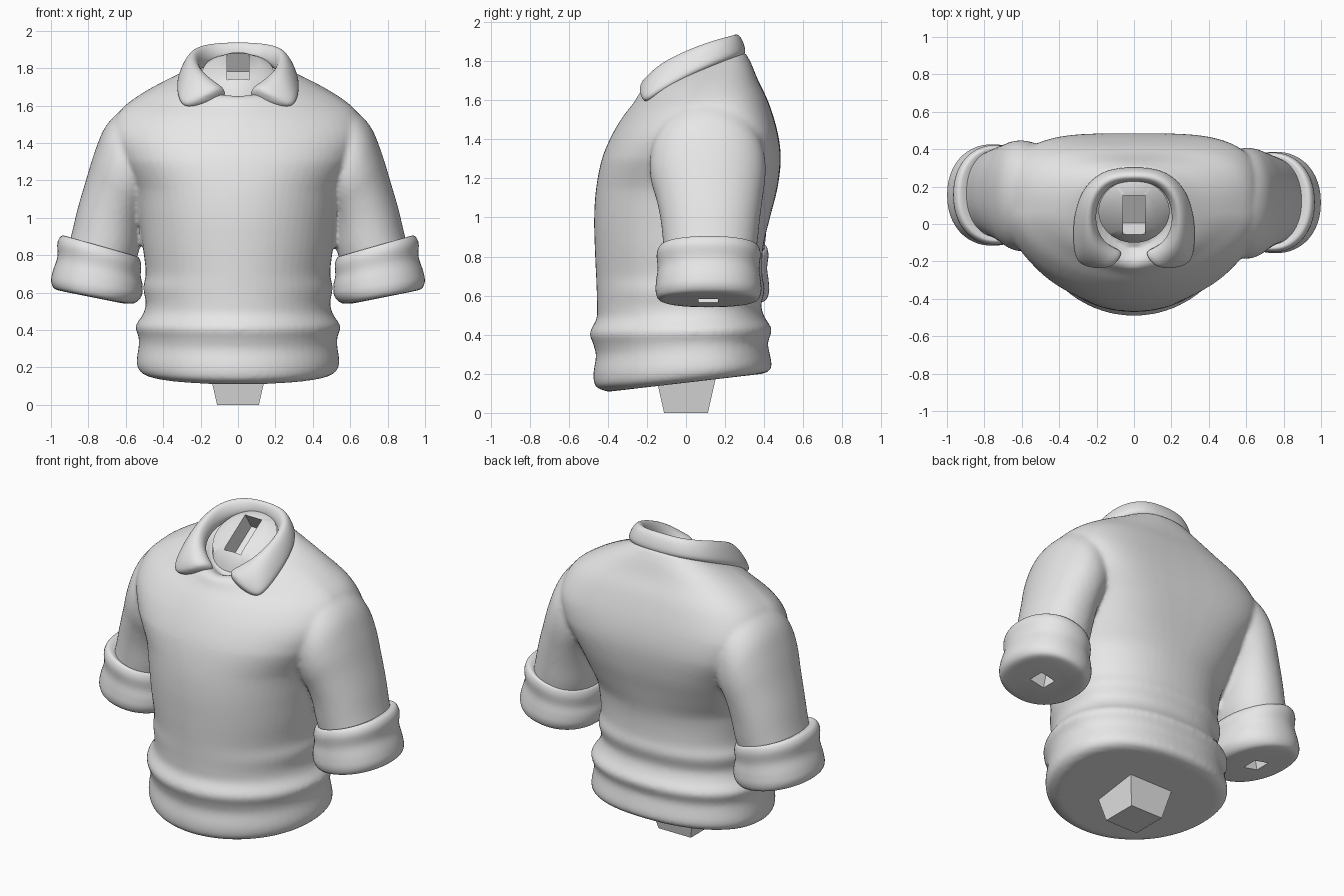
import bpy
import bmesh
import math
from mathutils import Vector, Matrix

if "Cube" in bpy.data.objects:
    bpy.data.objects.remove(bpy.data.objects["Cube"], do_unlink=True)

# One plain grey for everything
grey = bpy.data.materials.new("plain_grey")
grey.use_nodes = True
grey.diffuse_color = (0.8, 0.8, 0.8, 1)
grey.node_tree.nodes["Principled BSDF"].inputs["Base Color"].default_value = (0.8, 0.8, 0.8, 1)


def spline(rows, steps=4):
    """Pass a smooth curve through rows of parameters."""
    out = []
    last = len(rows) - 1
    for i in range(last):
        before, start = rows[max(i - 1, 0)], rows[i]
        end, after = rows[i + 1], rows[min(i + 2, last)]
        for k in range(steps):
            t = k / steps
            out.append([b + 0.5 * t * (c - a + t * (2 * a - 5 * b + 4 * c - d
                        + t * (3 * (b - c) + d - a)))
                        for a, b, c, d in zip(before, start, end, after)])
    out.append(list(rows[last]))
    return out


def ring(a, b, side, power_a=2.0, power_b=2.0, middle=0.5, count=64):
    """Rounded section between points a and b, widest at the middle fraction."""
    centre = a.lerp(b, middle)
    points = []
    for k in range(count):
        c = math.cos(math.tau * k / count)
        s = math.sin(math.tau * k / count)
        end, power = (a, 2 / power_a) if c > 0 else (b, 2 / power_b)
        u = math.copysign(abs(s) ** power, s)
        points.append(centre + (end - centre) * abs(c) ** power + side * u)
    return points


def loft(bm, rings):
    """Skin a list of rings and cap both ends."""
    loops = [[bm.verts.new(p) for p in points] for points in rings]
    for low, high in zip(loops, loops[1:]):
        for k in range(len(low)):
            j = (k + 1) % len(low)
            bm.faces.new((low[k], low[j], high[j], high[k]))
    bm.faces.new(loops[0])
    bm.faces.new(loops[-1])


def make_object(name, bm):
    bmesh.ops.recalc_face_normals(bm, faces=bm.faces[:])
    mesh = bpy.data.meshes.new(name)
    bm.to_mesh(mesh)
    bm.free()
    obj = bpy.data.objects.new(name, mesh)
    bpy.context.collection.objects.link(obj)
    return obj


def make_cutter(name, size, matrix):
    bm = bmesh.new()
    bmesh.ops.create_cube(bm, size=1)
    bmesh.ops.transform(bm, matrix=matrix @ Matrix.Diagonal((*size, 1)), verts=bm.verts[:])
    cutter = make_object(name, bm)
    cutter.hide_render = True
    return cutter


def cut(obj, cutter):
    mod = obj.modifiers.new("socket", "BOOLEAN")
    mod.operation = "DIFFERENCE"
    mod.solver = "EXACT"
    mod.object = cutter


def finish(obj, angle=40):
    """Bake the modifiers, colour the part and smooth it."""
    bpy.context.view_layer.update()
    graph = bpy.context.evaluated_depsgraph_get()
    mesh = bpy.data.meshes.new_from_object(obj.evaluated_get(graph))
    obj.modifiers.clear()
    obj.data = mesh
    mesh.materials.clear()
    mesh.materials.append(grey)
    bpy.ops.object.select_all(action="DESELECT")
    obj.select_set(True)
    bpy.context.view_layer.objects.active = obj
    bpy.ops.object.shade_smooth_by_angle(angle=math.radians(angle))


def ramp(value, low, high):
    return min(max((value - low) / (high - low), 0), 1)


# Torso rows: front z, front y, back z, back y, half width
torso_rows = [
    (.108, -.4, .2, .39, .485), (.135, -.462, .215, .425, .525),
    (.2, -.474, .25, .438, .542), (.29, -.461, .345, .42, .53),
    (.35, -.474, .38, .425, .533), (.41, -.492, .43, .438, .547),
    (.48, -.458, .49, .402, .507), (.54, -.455, .55, .385, .493),
    (.62, -.457, .63, .402, .506), (.7, -.46, .71, .39, .493),
    (.85, -.467, .85, .395, .51), (1, -.47, 1, .43, .53),
    (1.15, -.46, 1.15, .468, .56), (1.3, -.43, 1.3, .485, .635),
    (1.42, -.38, 1.44, .468, .68), (1.52, -.32, 1.59, .422, .64),
    (1.59, -.265, 1.7, .37, .525), (1.64, -.235, 1.8, .328, .37),
    (1.65, -.19, 1.85, .29, .255), (1.62, -.13, 1.81, .25, .2),
]
# Sleeve rows: outer x, outer z, inner x, inner z, y, half depth
sleeve_rows = [
    (.52, 1.615, .36, 1.2, .11, .22), (.625, 1.572, .42, 1.13, .11, .275),
    (.71, 1.485, .46, 1.08, .11, .295), (.767, 1.35, .485, 1.05, .113, .292),
    (.813, 1.2, .5, 1, .12, .272), (.857, 1.05, .512, .93, .124, .254),
    (.893, .9, .53, .82, .124, .24), (.93, .77, .57, .7, .12, .225),
]
# Rolled cuff rows, in the same order
cuff_rows = [
    (.89, .885, .56, .79, .118, .225), (.937, .905, .533, .79, .118, .252),
    (.965, .868, .518, .75, .116, .266), (.966, .79, .52, .69, .115, .26),
    (.99, .715, .51, .635, .115, .268), (.999, .66, .516, .58, .115, .27),
    (.98, .62, .555, .543, .115, .252), (.93, .605, .62, .543, .115, .2),
]


def torso_ring(row):
    zf, yf, zb, yb, width = row
    front_power = 2 + 0.15 * ramp(zf, 0.7, 1.2) - 0.5 * ramp(zf, 1.3, 1.6)
    back_power = 2.25 + 1.65 * ramp(zb, 0.9, 1.3) - 1.6 * ramp(zb, 1.45, 1.8)
    middle = 0.57 - 0.07 * ramp(zf, 1.15, 1.45)
    return ring(Vector((0, yf, zf)), Vector((0, yb, zb)), Vector((width, 0, 0)),
                front_power, back_power, middle)


def arm_ring(row, side, shift):
    xo, zo, xi, zi, y, depth = row
    return ring(Vector((side * xo, y + shift, zo)), Vector((side * xi, y + shift, zi)),
                Vector((0, depth, 0)), 2.15, 2.15)


arms = (("left", 1, 0.0), ("right", -1, 0.04))

# Jumper body: torso and sleeves melted into one skin
bm = bmesh.new()
loft(bm, [torso_ring(r) for r in spline(torso_rows)])
for name, side, shift in arms:
    loft(bm, [arm_ring(r, side, shift) for r in spline(sleeve_rows)])
body = make_object("jumper_body", bm)
melt = body.modifiers.new("melt", "REMESH")
melt.mode = "VOXEL"
melt.voxel_size = 0.014
soften = body.modifiers.new("soften", "SMOOTH")
soften.factor = 0.5
soften.iterations = 5

# Domed neck plug with its slanted rectangular socket
plug_rows = [(-.1, 1.54, .235, 1.74, .19), (-.1, 1.68, .235, 1.88, .19),
             (-.055, 1.745, .165, 1.885, .12)]
bm = bmesh.new()
loft(bm, [ring(Vector((0, yf, zf)), Vector((0, yb, zb)), Vector((width, 0, 0)))
          for yf, zf, yb, zb, width in plug_rows])
neck_plug = make_object("neck_plug", bm)
neck_cutter = make_cutter("neck_cutter", (.115, .25, .24),
                          Matrix.Translation((0, .045, 1.815)) @ Matrix.Rotation(.57, 4, "X"))
cut(body, neck_cutter)
cut(neck_plug, neck_cutter)
finish(body, 50)
finish(neck_plug)
bpy.data.objects.remove(neck_cutter)

# Rolled cuffs with square sockets underneath
for name, side, shift in arms:
    bm = bmesh.new()
    loft(bm, [arm_ring(r, side, shift) for r in spline(cuff_rows)])
    cuff = make_object(name + "_cuff", bm)
    place = Matrix.Translation((side * .775, .115 + shift, .575))
    cutter = make_cutter("cuff_cutter", (.1, .1, .2),
                         place @ Matrix.Rotation(-.195 * side, 4, "Y"))
    cut(cuff, cutter)
    finish(cuff, 45)
    bpy.data.objects.remove(cutter)

# Collar stations from the back to the front: crest, outer edge, inner edge
stations = [
    ((0, .24, 1.947), (0, .31, 1.835), (0, .225, 1.86)),
    ((.12, .235, 1.942), (.165, .295, 1.835), (.11, .2, 1.85)),
    ((.2, .16, 1.925), (.28, .195, 1.805), (.17, .13, 1.81)),
    ((.225, .06, 1.892), (.327, .05, 1.745), (.19, .05, 1.77)),
    ((.22, -.04, 1.85), (.335, -.08, 1.675), (.175, -.03, 1.72)),
    ((.185, -.12, 1.8), (.325, -.18, 1.612), (.13, -.08, 1.68)),
    ((.12, -.165, 1.745), (.295, -.225, 1.58), (.075, -.11, 1.65)),
    ((.055, -.19, 1.69), (.165, -.235, 1.635), (.03, -.13, 1.64)),
]


def collar_section(station, side):
    crest, edge, inner = (Vector((side * p[0], p[1], p[2])) for p in station)
    middle = (crest + edge) / 2
    outward = Vector((middle.x, middle.y - .07, .14)).normalized()
    outward *= .03 + .02 * ramp(-middle.y, .05, .2)
    under = edge.lerp(inner, .35) - Vector((0, 0, .03))
    return [inner, crest, crest.lerp(edge, .25) + outward,
            crest.lerp(edge, .75) + outward * .6, edge, under]


bm = bmesh.new()
loft(bm, [collar_section(s, -1) for s in reversed(stations[1:])]
     + [collar_section(s, 1) for s in stations])
collar = make_object("collar", bm)
rounding = collar.modifiers.new("rounding", "SUBSURF")
rounding.levels = 3
finish(collar, 60)

# Tapered square peg under the hem
bm = bmesh.new()
bmesh.ops.create_cone(bm, cap_ends=True, segments=4, depth=0.3,
                      radius1=.112 * math.sqrt(2), radius2=.18 * math.sqrt(2),
                      matrix=Matrix.Translation((0, 0, .15)) @ Matrix.Rotation(math.pi / 4, 4, "Z"))
finish(make_object("waist_peg", bm), 30)
